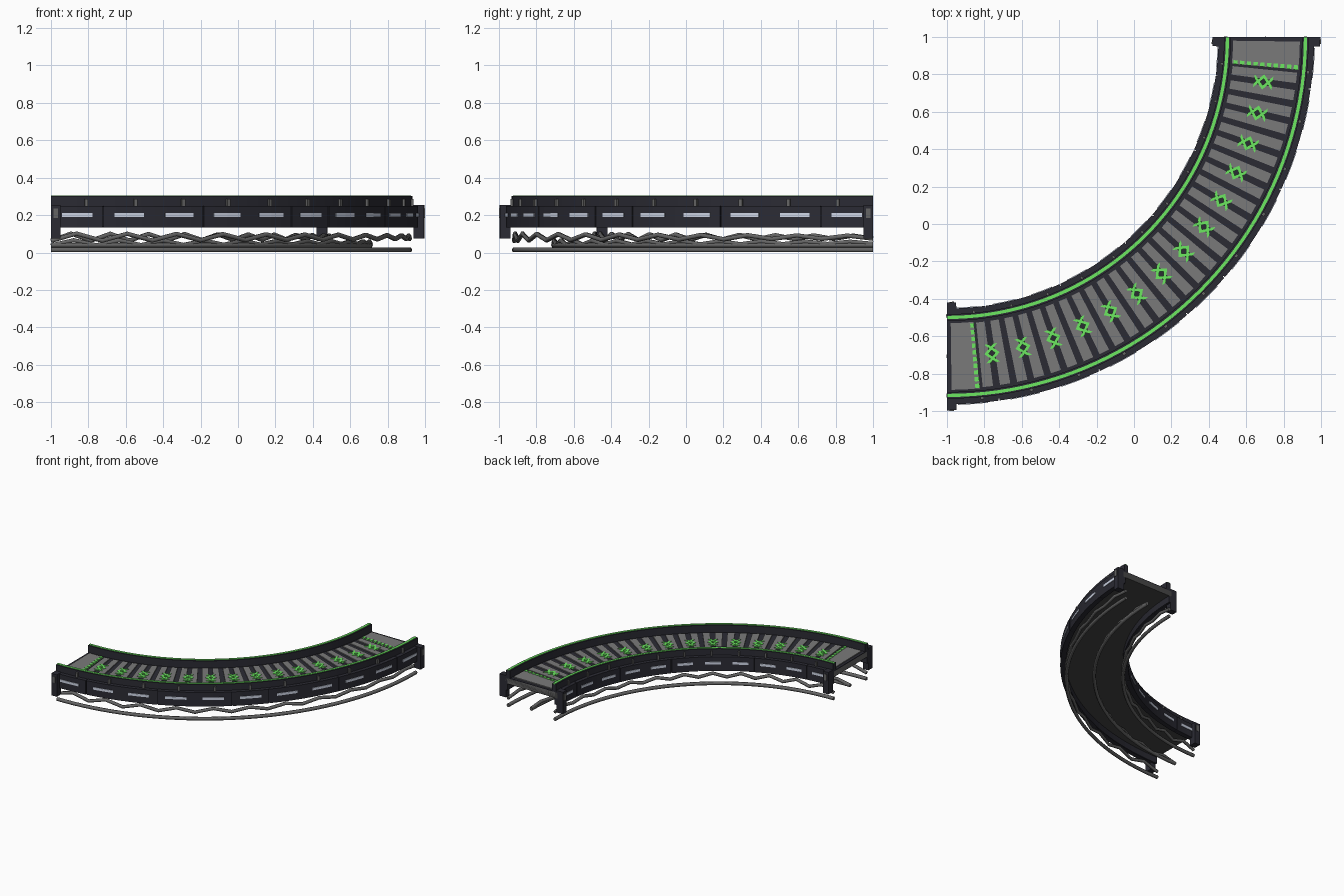
import bpy, bmesh, math
from math import sin, cos, radians

if "Cube" in bpy.data.objects:
    bpy.data.objects.remove(bpy.data.objects["Cube"])


def material(name, rgb):
    m = bpy.data.materials.new(name)
    m.diffuse_color = (*rgb, 1)
    m.use_nodes = True
    m.node_tree.nodes["Principled BSDF"].inputs["Base Color"].default_value = m.diffuse_color
    return m


NAVY = material("dark navy", (0.024, 0.024, 0.034))
CHARCOAL = material("charcoal", (0.062, 0.062, 0.062))
GREY = material("plank grey", (0.195, 0.195, 0.195))
STEEL = material("steel grey", (0.13, 0.13, 0.13))
GREEN = material("glow green", (0.15, 0.80, 0.12))
PALE = material("pale lavender", (0.62, 0.67, 0.79))


def polar(a, r, z):
    """Angle in degrees along the bend, radius from the bend centre."""
    a = radians(a)
    return (-1 + r * sin(a), 1 - r * cos(a), z)


def arc_block(bm, r0, r1, z0, z1, a0=0, a1=90, segs=1):
    """Block that follows the bend between two radii and two angles."""
    rings = []
    for i in range(segs + 1):
        a = a0 + (a1 - a0) * i / segs
        rings.append([bm.verts.new(polar(a, r, z))
                      for r, z in ((r0, z0), (r1, z0), (r1, z1), (r0, z1))])
    for p, q in zip(rings, rings[1:]):
        for k in range(4):
            n = (k + 1) % 4
            bm.faces.new((p[k], p[n], q[n], q[k]))
    bm.faces.new(rings[0][::-1])
    bm.faces.new(rings[-1])


def finish(name, bm, mat):
    bmesh.ops.recalc_face_normals(bm, faces=bm.faces)
    me = bpy.data.meshes.new(name)
    bm.to_mesh(me)
    bm.free()
    me.materials.append(mat)
    ob = bpy.data.objects.new(name, me)
    bpy.context.collection.objects.link(ob)
    return ob


def blocks(name, mat, specs):
    bm = bmesh.new()
    for s in specs:
        arc_block(bm, *s)
    return finish(name, bm, mat)


def tube(name, points, radius, mat):
    cu = bpy.data.curves.new(name, 'CURVE')
    cu.dimensions = '3D'
    cu.bevel_depth = radius
    cu.bevel_resolution = 1
    cu.use_fill_caps = True
    sp = cu.splines.new('POLY')
    sp.points.add(len(points) - 1)
    for p, co in zip(sp.points, points):
        p.co = (*co, 1)
    cu.materials.append(mat)
    ob = bpy.data.objects.new(name, cu)
    bpy.context.collection.objects.link(ob)
    bpy.ops.object.select_all(action='DESELECT')
    ob.select_set(True)
    bpy.context.view_layer.objects.active = ob
    bpy.ops.object.convert(target='MESH')


MID = 1.708
STEP = 90 / 11

# Deck slab and end landings
blocks("deck_slab", CHARCOAL, [(1.47, 1.94, 0.19, 0.235, 0, 90, 44)])
blocks("deck_surface", NAVY, [(1.49, 1.92, 0.235, 0.242, 0, 90, 44)])
blocks("end_landings", GREY, [(1.53, 1.887, 0.24, 0.25, a, a + 4.6, 2) for a in (0.75, 84.65)])

# Cross planks, set between the marks
PITCH = (81.9 - 8.1) / 26
blocks("deck_planks", GREY,
       [(1.535, 1.882, 0.24, 0.25, 8.1 + PITCH * (k - 0.5) - 0.85, 8.1 + PITCH * (k - 0.5) + 0.85)
        for k in range(28)])

# Dashed green lines by the landings
blocks("dashed_lines", GREEN,
       [(1.537 + 0.036 * k, 1.56 + 0.036 * k, 0.242, 0.254, a - 0.38, a + 0.38)
        for a in (5.0, 85.0) for k in range(10)])

# Crossed chevron marks along the centre line
bm = bmesh.new()
for i in range(14):
    a = 8.1 + i * (81.9 - 8.1) / 13
    for s in (1, -1):
        pts = [(-0.05, -0.024), (0, 0.029), (0.05, -0.024)]
        rows = []
        for dr, dt in pts:
            rows.append([[bm.verts.new(polar(a + math.degrees(s * (dt + w) / MID), MID + dr, z))
                          for w in (-0.012, 0.012)] for z in (0.242, 0.254)])
        for p, q in zip(rows, rows[1:]):
            bm.faces.new((p[1][0], p[1][1], q[1][1], q[1][0]))
            bm.faces.new((p[0][0], p[0][1], q[0][1], q[0][0]))
            for w in (0, 1):
                bm.faces.new((p[0][w], p[1][w], q[1][w], q[0][w]))
        for p in (rows[0], rows[-1]):
            bm.faces.new((p[0][0], p[0][1], p[1][1], p[1][0]))
finish("chevron_marks", bm, GREEN)

# Both edges; side is +1 for the outside of the bend, -1 for the inside
SEAMS = [0, 1, 3, 5, 6, 8, 10, 11]
for label, side in (("outer", 1), ("inner", -1)):
    def span(d0, d1):
        """Radii measured outwards from the deck centre line."""
        return tuple(sorted((MID + side * d0, MID + side * d1)))

    # Parapet with its glowing top line
    blocks(label + "_parapet", NAVY, [(*span(0.19, 0.226), 0.235, 0.302, 0, 90, 44)])
    blocks(label + "_glow_line", GREEN, [(*span(0.2, 0.217), 0.30, 0.306, 0, 90, 44)])

    # Side panels with narrow seams and light strips
    blocks(label + "_side_core", NAVY, [(*span(0.215, 0.246), 0.137, 0.247, 0, 90, 44)])
    blocks(label + "_side_panels", NAVY,
           [(*span(0.22, 0.256), 0.135, 0.25, STEP * p + 0.08, STEP * q - 0.08, 4 * (q - p))
            for p, q in zip(SEAMS, SEAMS[1:])])
    blocks(label + "_light_strips", PALE,
           [(*span(0.252, 0.260), 0.19, 0.21, STEP * (k + 0.5) - 2.35, STEP * (k + 0.5) + 2.35, 2)
            for k in range(11)])

    # Small parapet studs
    blocks(label + "_studs", STEEL,
           [(*span(0.215, 0.24), 0.25, 0.287, 5.6 + 7.88 * k - 0.27, 5.6 + 7.88 * k + 0.27)
            for k in range(11)])

    # End posts with a small plate on the outward face
    r0, r1 = span(0.23, 0.288)
    w = math.degrees(0.05 / (MID + side * 0.26))
    blocks(label + "_end_posts", NAVY,
           [(r0, r1, 0.075, 0.255, a, a + w) for a in (0, 90 - w)])
    blocks(label + "_post_plates", STEEL,
           [(*span(0.286, 0.292), 0.185, 0.235, a + w * 0.25, a + w * 0.75)
            for a in (0, 90 - w)])

# End cross beams
blocks("end_beams", STEEL, [(1.49, 1.925, 0.195, 0.238, a, a + 0.5) for a in (0, 89.5)])

# Under-deck pipes and zigzag bracing that flattens along the bend
for label, r, floor, mid, swing in (("inner", 1.492, 0.014, 0.082, 0.02),
                                    ("centre", MID, 0.04, 0.052, 0.014),
                                    ("outer", 1.918, 0.014, 0.082, 0.02)):
    tube(label + "_pipe", [polar(90 * i / 40, r, floor) for i in range(41)], 0.014, STEEL)
    tube(label + "_zigzag",
         [polar(90 * i / 22, r, mid + swing * (1 - 0.6 * i / 22) * (1 if i % 2 else -1))
          for i in range(23)], 0.013, STEEL)
